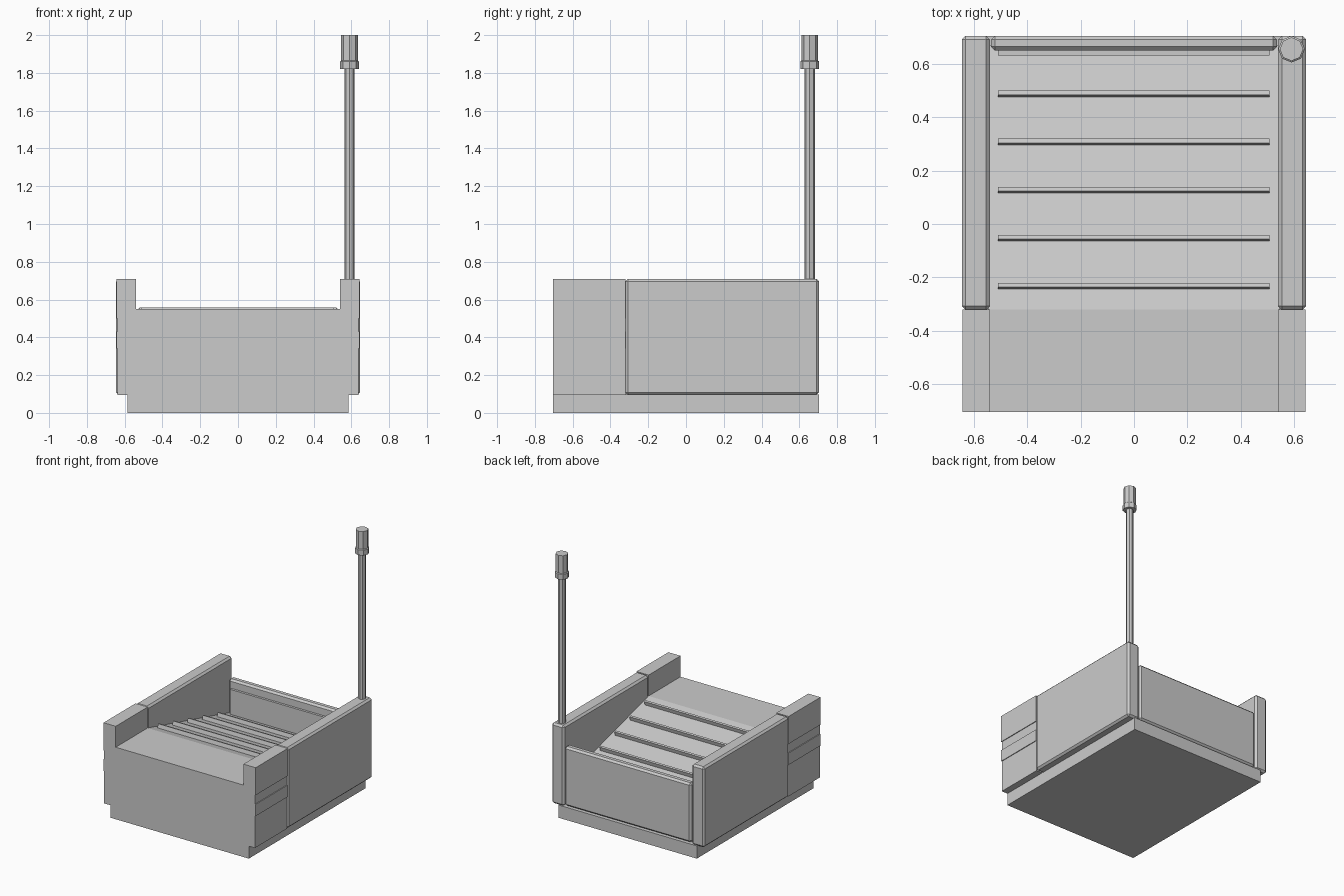
import bpy, math
from mathutils import Vector

if "Cube" in bpy.data.objects:
    bpy.data.objects.remove(bpy.data.objects["Cube"])


def mesh_object(name, verts, faces, bevel=0.0):
    me = bpy.data.meshes.new(name)
    me.from_pydata(verts, [], faces)
    ob = bpy.data.objects.new(name, me)
    bpy.context.collection.objects.link(ob)
    # consistent outward normals
    import bmesh
    bm = bmesh.new()
    bm.from_mesh(me)
    bmesh.ops.recalc_face_normals(bm, faces=bm.faces)
    bm.to_mesh(me)
    bm.free()
    if bevel:
        mod = ob.modifiers.new("edge_chamfer", 'BEVEL')
        mod.width = bevel
        mod.segments = 1
    return ob


def prism(name, profile, start, end, axis, bevel=0.0):
    """Extrude a closed 2D profile along x (profile = y, z) or y (profile = x, z)."""
    n = len(profile)
    place = (lambda p, d: (d, p[0], p[1])) if axis == 'x' else (lambda p, d: (p[0], d, p[1]))
    verts = [place(p, d) for d in (start, end) for p in profile]
    faces = [tuple(range(n)), tuple(range(n, 2 * n))]
    faces += [(i, (i + 1) % n, (i + 1) % n + n, i + n) for i in range(n)]
    return mesh_object(name, verts, faces, bevel)


def box(name, x0, x1, y0, y1, z0, z1, bevel=0.0):
    return prism(name, [(x0, z0), (x1, z0), (x1, z1), (x0, z1)], y0, y1, 'y', bevel)


def rod(name, rings, x, y, sides=8):
    """Turned shape from (radius, z) rings."""
    verts = [(x + r * math.cos(2 * math.pi * k / sides), y + r * math.sin(2 * math.pi * k / sides), z)
             for r, z in rings for k in range(sides)]
    faces = [tuple(range(sides)), tuple(range(len(verts) - sides, len(verts)))]
    for j in range(len(rings) - 1):
        for k in range(sides):
            a, b = j * sides + k, j * sides + (k + 1) % sides
            faces.append((a, b, b + sides, a + sides))
    return mesh_object(name, verts, faces)


# Plinth under the rear part
box("base_plinth", -0.585, 0.585, -0.33, 0.705, 0, 0.097)

# Front block: half profile with shallow side recesses, mirrored
half = [(0.585, 0), (0.585, 0.095), (0.637, 0.095), (0.637, 0.34), (0.643, 0.34), (0.643, 0.43),
        (0.637, 0.43), (0.637, 0.50), (0.643, 0.50), (0.643, 0.71), (0.54, 0.71), (0.54, 0.55)]
prism("front_block", half + [(-x, z) for x, z in reversed(half)], -0.705, -0.32, 'y')

# Chamfered side panels
for side, s in (("left", -1), ("right", 1)):
    xs = sorted((s * 0.54, s * 0.645))
    box(side + "_side_panel", xs[0], xs[1], -0.322, 0.705, 0.095, 0.71, 0.014)

# Sloping bed
y_top, z_top, y_end, z_end = -0.32, 0.55, 0.67, 0.29
prism("sloping_bed", [(y_top, 0.09), (y_top, z_top), (y_end, z_end), (y_end, 0.09)],
      -0.545, 0.545, 'x')

# Cleats standing square to the slope
along = Vector((y_end - y_top, z_end - z_top)).normalized()
up = Vector((-along.y, along.x))
for i in range(5):
    y = -0.236 + 0.18 * i
    foot = Vector((y, z_top + (y - y_top) * along.y / along.x))
    a, b = foot - along * 0.008, foot + along * 0.008
    prism(f"bed_cleat_{i + 1}", [a - up * 0.01, b - up * 0.01, b + up * 0.03, a + up * 0.03],
          -0.51, 0.507, 'x')

# Tail board with an inner lining
box("tail_board", -0.535, 0.535, 0.65, 0.705, 0.105, 0.557, 0.014)
box("tail_board_lining", -0.51, 0.507, 0.632, 0.66, 0.25, 0.49)

# Corner pole and its cap
rod("pole", [(0.027, 0.70), (0.027, 1.83)], 0.59, 0.655)
rod("pole_cap", [(0.05, 1.82), (0.05, 1.86), (0.044, 1.865), (0.044, 2.0)], 0.59, 0.655)
